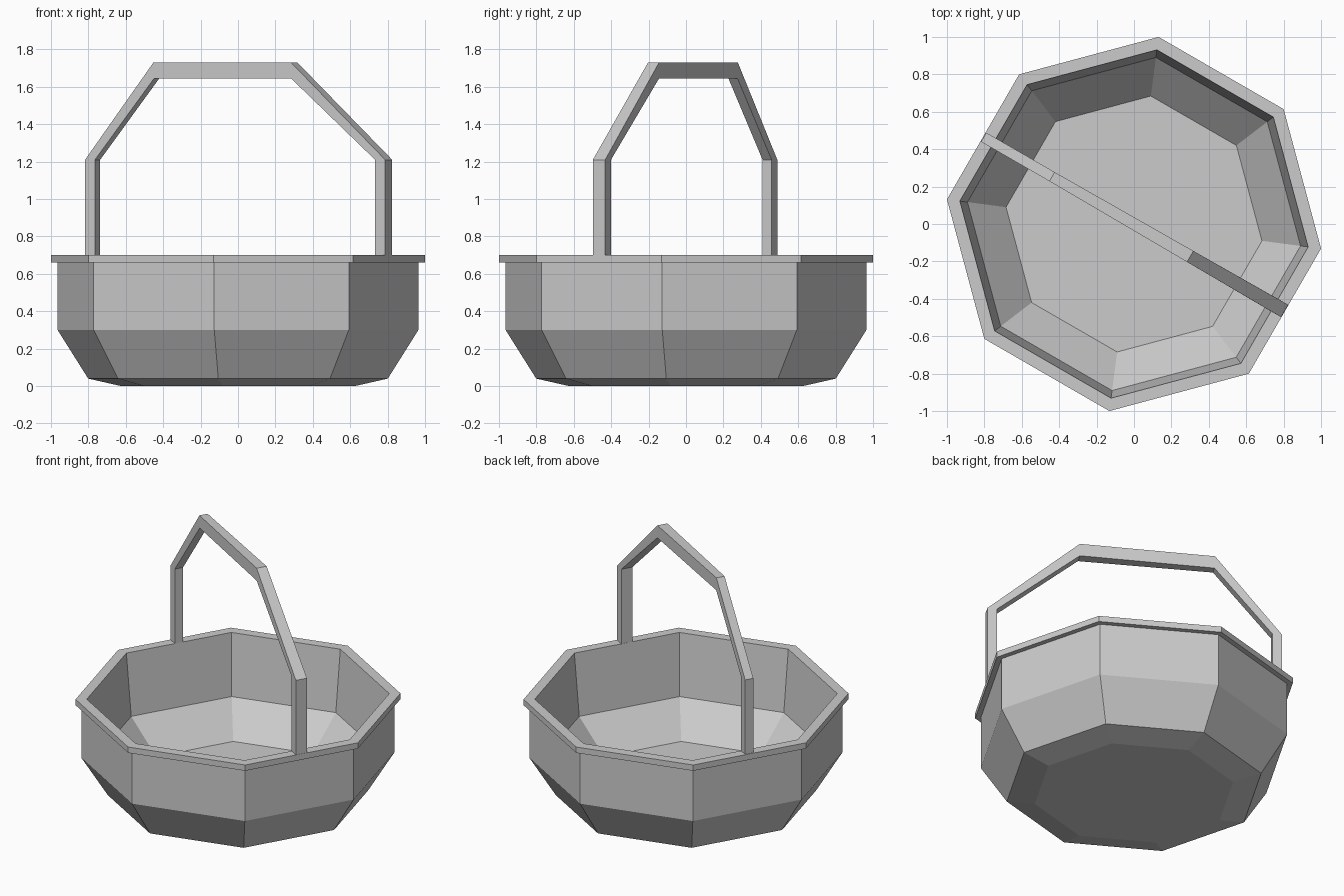
import bpy, bmesh
from math import sin, cos, radians

if "Cube" in bpy.data.objects:
    bpy.data.objects.remove(bpy.data.objects["Cube"])

SIDES = 8
START = radians(-7.5)      # turn of the octagon
HANDLE = radians(-30)      # handle runs between the middles of two opposite rim edges


def finish(name, bm):
    bmesh.ops.recalc_face_normals(bm, faces=bm.faces)
    mesh = bpy.data.meshes.new(name)
    bm.to_mesh(mesh)
    bm.free()
    obj = bpy.data.objects.new(name, mesh)
    bpy.context.collection.objects.link(obj)
    return obj


def bridge(bm, a, b):
    n = len(a)
    for i in range(n):
        j = (i + 1) % n
        bm.faces.new((a[i], a[j], b[j], b[i]))


# Basket bowl: (radius, z) from the outside bottom, over the rim, to the inside floor
profile = [(0.63, 0.0), (0.808, 0.04), (0.973, 0.30), (0.973, 0.66),
           (1.0086, 0.66), (1.0086, 0.70), (0.939, 0.70),
           (0.898, 0.28), (0.69, 0.07)]
bm = bmesh.new()
rings = []
for r, z in profile:
    angles = [START + radians(360 / SIDES) * k for k in range(SIDES)]
    rings.append([bm.verts.new((r * cos(a), r * sin(a), z)) for a in angles])
for a, b in zip(rings, rings[1:]):
    bridge(bm, a, b)
bm.faces.new(rings[0])
bm.faces.new(rings[-1])
finish("basket_bowl", bm)

# Handle: outer and inner (distance along handle, z) at each bend, plus strap width
sections = [((-0.928, 0.70), (-0.867, 0.70), 0.056),
            ((-0.928, 1.21), (-0.867, 1.21), 0.056),
            ((-0.506, 1.73), (-0.502, 1.645), 0.056),
            ((0.347, 1.73), (0.347, 1.645), 0.068),
            ((0.930, 1.21), (0.868, 1.21), 0.076),
            ((0.930, 0.70), (0.868, 0.70), 0.076)]


def handle_point(u, side, z):
    return (u * cos(HANDLE) - side * sin(HANDLE),
            u * sin(HANDLE) + side * cos(HANDLE), z)


bm = bmesh.new()
loops = []
for (uo, zo), (ui, zi), w in sections:
    corners = [(uo, -w / 2, zo), (uo, w / 2, zo), (ui, w / 2, zi), (ui, -w / 2, zi)]
    loops.append([bm.verts.new(handle_point(*c)) for c in corners])
for a, b in zip(loops, loops[1:]):
    bridge(bm, a, b)
bm.faces.new(loops[0])
bm.faces.new(loops[-1])
finish("handle", bm)
